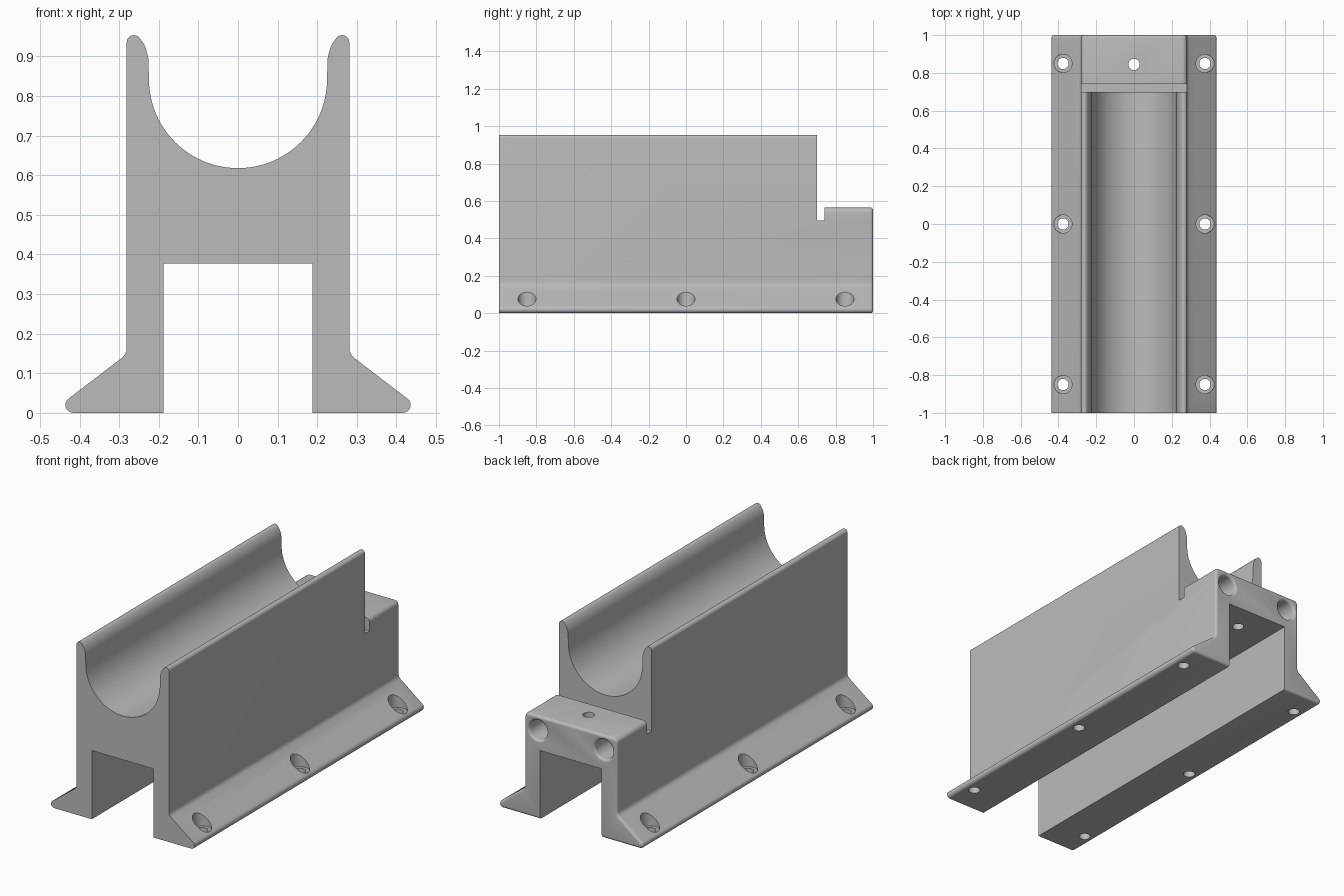
import bpy
import bmesh
from math import cos, sin, pi, radians
from mathutils import Matrix, Vector

cube = bpy.data.objects.get("Cube")
if cube:
    bpy.data.objects.remove(cube, do_unlink=True)

grey = bpy.data.materials.new("plain grey")
grey.use_nodes = True
colour = (0.5, 0.5, 0.5, 1)
grey.diffuse_color = colour
grey.node_tree.nodes["Principled BSDF"].inputs["Base Color"].default_value = colour


def make_object(name, bm):
    bmesh.ops.recalc_face_normals(bm, faces=bm.faces)
    mesh = bpy.data.meshes.new(name)
    bm.to_mesh(mesh)
    bm.free()
    mesh.materials.append(grey)
    obj = bpy.data.objects.new(name, mesh)
    bpy.context.collection.objects.link(obj)
    return obj


def arc(cx, cz, r, start, end, steps):
    """Points on a circle in the x-z plane, angles in degrees."""
    angles = [radians(start + (end - start) * i / steps) for i in range(steps + 1)]
    return [(cx + r * cos(a), cz + r * sin(a)) for a in angles]


def mirrored(half):
    """Close a right-hand half outline with its mirror image."""
    return half + [(-x, z) for x, z in reversed(half) if abs(x) > 1e-5]


def extrude(name, outline, y0, y1):
    bm = bmesh.new()
    face = bm.faces.new([bm.verts.new((x, y0, z)) for x, z in outline])
    moved = bmesh.ops.extrude_face_region(bm, geom=[face])["geom"]
    verts = [v for v in moved if isinstance(v, bmesh.types.BMVert)]
    bmesh.ops.translate(bm, verts=verts, vec=(0, y1 - y0, 0))
    return make_object(name, bm)


def lathe(name, steps, matrix):
    """Closed turned solid from (radius, height) steps about z."""
    bm = bmesh.new()
    n = 40
    rings = [[bm.verts.new((r * cos(2 * pi * i / n), r * sin(2 * pi * i / n), h))
              for i in range(n)] for r, h in steps]
    for a, b in zip(rings, rings[1:]):
        for i in range(n):
            j = (i + 1) % n
            bm.faces.new((a[i], a[j], b[j], b[i]))
    bm.faces.new(rings[0])
    bm.faces.new(rings[-1])
    bm.transform(matrix)
    return make_object(name, bm)


def cut(obj, cutters):
    """Subtract the cutters and keep the result as plain mesh."""
    for c in cutters:
        mod = obj.modifiers.new("cut", 'BOOLEAN')
        mod.operation = 'DIFFERENCE'
        mod.solver = 'EXACT'
        mod.object = c
    graph = bpy.context.evaluated_depsgraph_get()
    mesh = bpy.data.meshes.new_from_object(obj.evaluated_get(graph))
    obj.modifiers.clear()
    obj.data = mesh
    for c in cutters:
        bpy.data.objects.remove(c, do_unlink=True)


# Rail section: channel, splayed foot, side wall, rounded lip, cradle
half = [(0, 0.377), (0.188, 0.377), (0.188, 0)]
half += arc(0.416, 0.02, 0.02, -90, 52, 8)
half += [(0.293, 0.139), (0.286, 0.147), (0.282, 0.156), (0.281, 0.167)]
half += arc(0.263, 0.936, 0.018, 0, 140, 8)
half += [(0.237, 0.931), (0.230, 0.912), (0.226, 0.893)]
half += arc(0, 0.843, 0.225, 0, -90, 24)
body = extrude("cradle_rail", mirrored(half), -1, 1)

# Rear step with rounded shoulders, and the slot in front of it
shoulder = [(0, 0.565)] + arc(0.256, 0.54, 0.025, 90, 0, 6)
shoulder += [(0.281, 0.5), (0.4, 0.5), (0.4, 1.2), (0, 1.2)]
step = extrude("step_cutter", mirrored(shoulder), 0.73, 1.2)
slot = extrude("slot_cutter", mirrored([(0, 0.495), (0.4, 0.495), (0.4, 1.2), (0, 1.2)]),
               0.7, 0.74)
cut(body, [step, slot])

# Round the outer rim of the rear face
bm = bmesh.new()
bm.from_mesh(body.data)
bmesh.ops.remove_doubles(bm, verts=bm.verts, dist=0.0005)
rim = [e for e in bm.edges
       if all(v.co.y > 0.999 for v in e.verts)
       and not all(abs(v.co.x) < 0.19 and v.co.z < 0.38 for v in e.verts)]
bmesh.ops.bevel(bm, geom=rim, offset=0.014, segments=4, profile=0.5, affect='EDGES')
bm.to_mesh(body.data)
bm.free()

# Counterbored foot holes
cutters = []
for side in (-1, 1):
    for y in (-0.85, 0, 0.85):
        cutters.append(lathe("foot_hole_cutter",
                             [(0.03, -0.1), (0.03, 0.035), (0.048, 0.035), (0.048, 0.25)],
                             Matrix.Translation((side * 0.376, y, 0))))
    # Rear sockets with a rounded mouth
    mouth = [(0.067 - 0.013 * cos(a), 0.013 * sin(a) - 0.013)
             for a in [radians(18 * i) for i in range(6)]]
    cutters.append(lathe("socket_cutter", [(0.054, -0.25)] + mouth + [(0.067, 0.1)],
                         Matrix.Translation((side * 0.2, 1, 0.485))
                         @ Matrix.Rotation(radians(-90), 4, 'X')))

# Small vertical hole through the rear step
cutters.append(lathe("step_hole_cutter", [(0.03, 0.3), (0.03, 0.7)],
                     Matrix.Translation((0, 0.845, 0))))
cut(body, cutters)

bpy.ops.object.select_all(action='DESELECT')
body.select_set(True)
bpy.context.view_layer.objects.active = body
bpy.ops.object.shade_smooth_by_angle(angle=radians(30))
